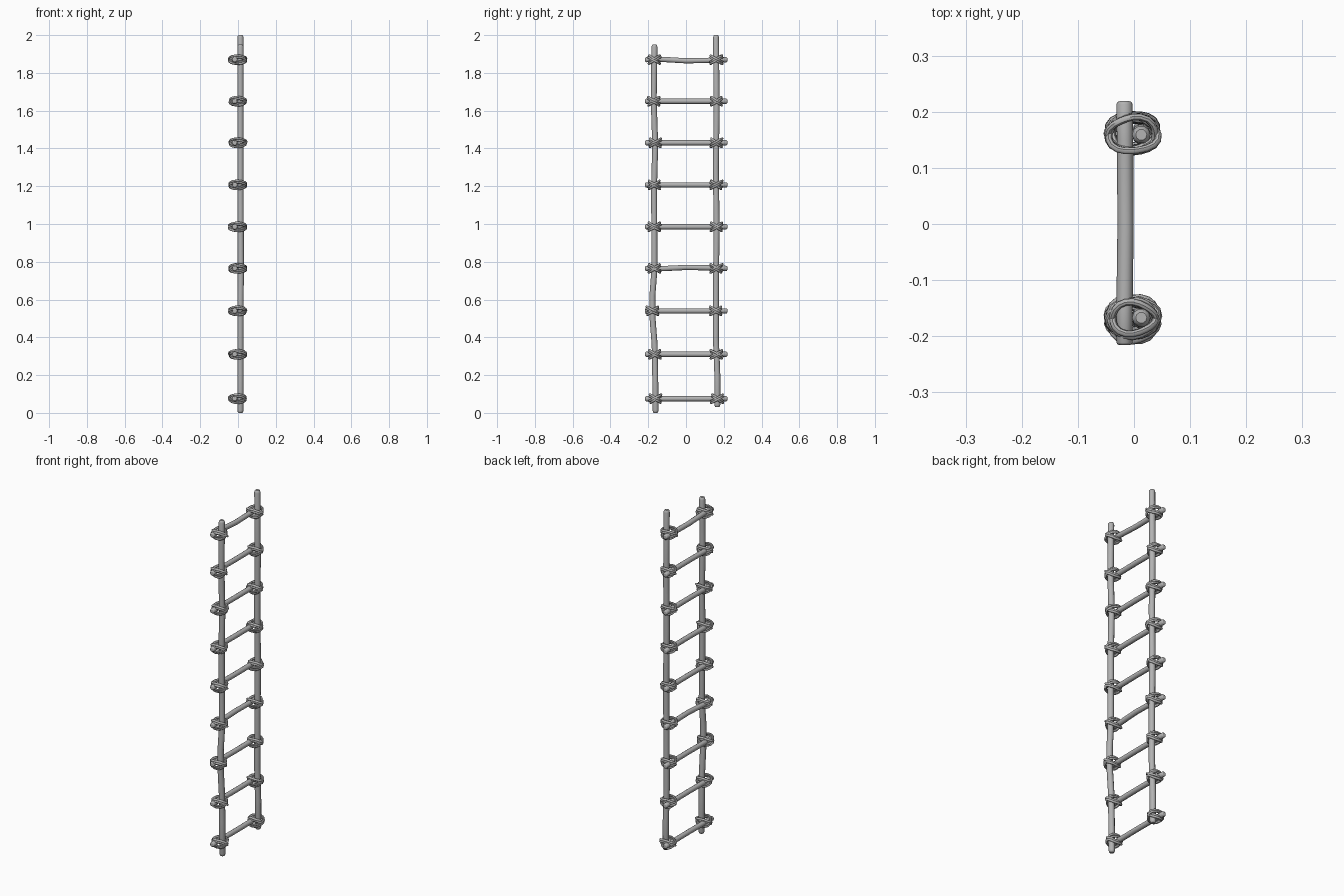
import bpy, math, random

random.seed(4)
cube = bpy.data.objects.get("Cube")
if cube:
    bpy.data.objects.remove(cube, do_unlink=True)


def material(name, c):
    m = bpy.data.materials.new(name)
    m.use_nodes = True
    m.diffuse_color = (c, c, c, 1)
    m.node_tree.nodes["Principled BSDF"].inputs["Base Color"].default_value = (c, c, c, 1)
    return m


GREY = material("plain grey", 0.45)


def tubes(name, paths, radius, cyclic=False, sides=2):
    """Sweep a round section along each path of (x, y, z, relative radius) points."""
    cu = bpy.data.curves.new(name, "CURVE")
    cu.dimensions = "3D"
    cu.bevel_depth = radius
    cu.bevel_resolution = sides
    cu.use_fill_caps = not cyclic
    for path in paths:
        sp = cu.splines.new("POLY")
        sp.points.add(len(path) - 1)
        for p, (x, y, z, r) in zip(sp.points, path):
            p.co = (x, y, z, 1)
            p.radius = r
        sp.use_cyclic_u = cyclic
        sp.use_smooth = True
    ob = bpy.data.objects.new(name, cu)
    bpy.context.collection.objects.link(ob)
    cu.materials.append(GREY)
    bpy.ops.object.select_all(action="DESELECT")
    ob.select_set(True)
    bpy.context.view_layer.objects.active = ob
    bpy.ops.object.convert(target="MESH")
    bpy.ops.object.shade_smooth_by_angle(angle=math.radians(45))
    return ob


def rounded(path, d, axis):
    """Add small tapered tips to both ends of a pole."""
    def tip(p, sign):
        out = []
        for step, r in ((0, 0.6), (0.3, 0.85), (1, 1)):
            q = list(p)
            q[axis] += sign * d * step
            q[3] = r
            out.append(tuple(q))
        return out
    return tip(path[0], 1) + path[1:-1] + tip(path[-1], -1)[::-1]


# Upright poles, slightly crooked
X = 0.013
near = [(-0.161, 0), (-0.163, 0.2), (-0.166, 0.36), (-0.177, 0.5), (-0.178, 0.62),
        (-0.167, 0.76), (-0.168, 1.0), (-0.169, 1.2), (-0.163, 1.42), (-0.171, 1.66),
        (-0.169, 1.8), (-0.167, 1.95)]
far = [(0.166, 0.03), (0.166, 0.2), (0.158, 0.4), (0.159, 0.7), (0.162, 1.0),
       (0.158, 1.3), (0.162, 1.6), (0.159, 2.0)]
for name, pts in (("front_upright", near), ("back_upright", far)):
    path = [(X + 0.004 * math.exp(-((z - 0.85) / 0.12) ** 2), y, z, 1) for y, z in pts]
    tubes(name, [rounded(path, 0.014, 2)], 0.0165, sides=3)


def upright_y(pts, z):
    for (y0, z0), (y1, z1) in zip(pts, pts[1:]):
        if z0 <= z <= z1:
            return y0 + (y1 - y0) * (z - z0) / (z1 - z0)


# Rungs, with a bend in a few of them
LEVELS = [0.075, 0.31, 0.54, 0.765, 0.985, 1.207, 1.43, 1.65, 1.87]
BENDS = {3: 0.005, 8: -0.006}
for i, z in enumerate(LEVELS):
    b = BENDS.get(i, 0)
    path = [(-0.017, -0.216, z, 1), (-0.017, -0.15, z - b / 2, 1), (-0.015, 0, z + b, 1),
            (-0.016, 0.15, z + b / 2, 1), (-0.017, 0.219, z, 1)]
    tubes("rung", [rounded(path, 0.005, 1)], 0.0145, sides=3)


# Rope lashings: crossed diagonal loops round each joint
def loop(y, z, slope, size, shift):
    out = []
    phase = random.uniform(0, math.tau)
    for k in range(20):
        t = math.tau * k / 20
        wob = 1 + 0.07 * math.sin(3 * t + phase)
        s = math.sin(t)
        out.append((-0.002 + 0.042 * size * wob * math.cos(t), y + 0.03 * size * wob * s,
                    z + slope * 0.017 * s + shift, 1))
    return out


for name, pts in (("front_lashing", near), ("back_lashing", far)):
    for z in LEVELS:
        y = upright_y(pts, z)
        loops = [loop(y, z, slope, random.uniform(0.9, 1.04), shift)
                 for slope in (-1, 1) for shift in (-0.005, 0.005)]
        tubes(name, loops, 0.0062, cyclic=True)
